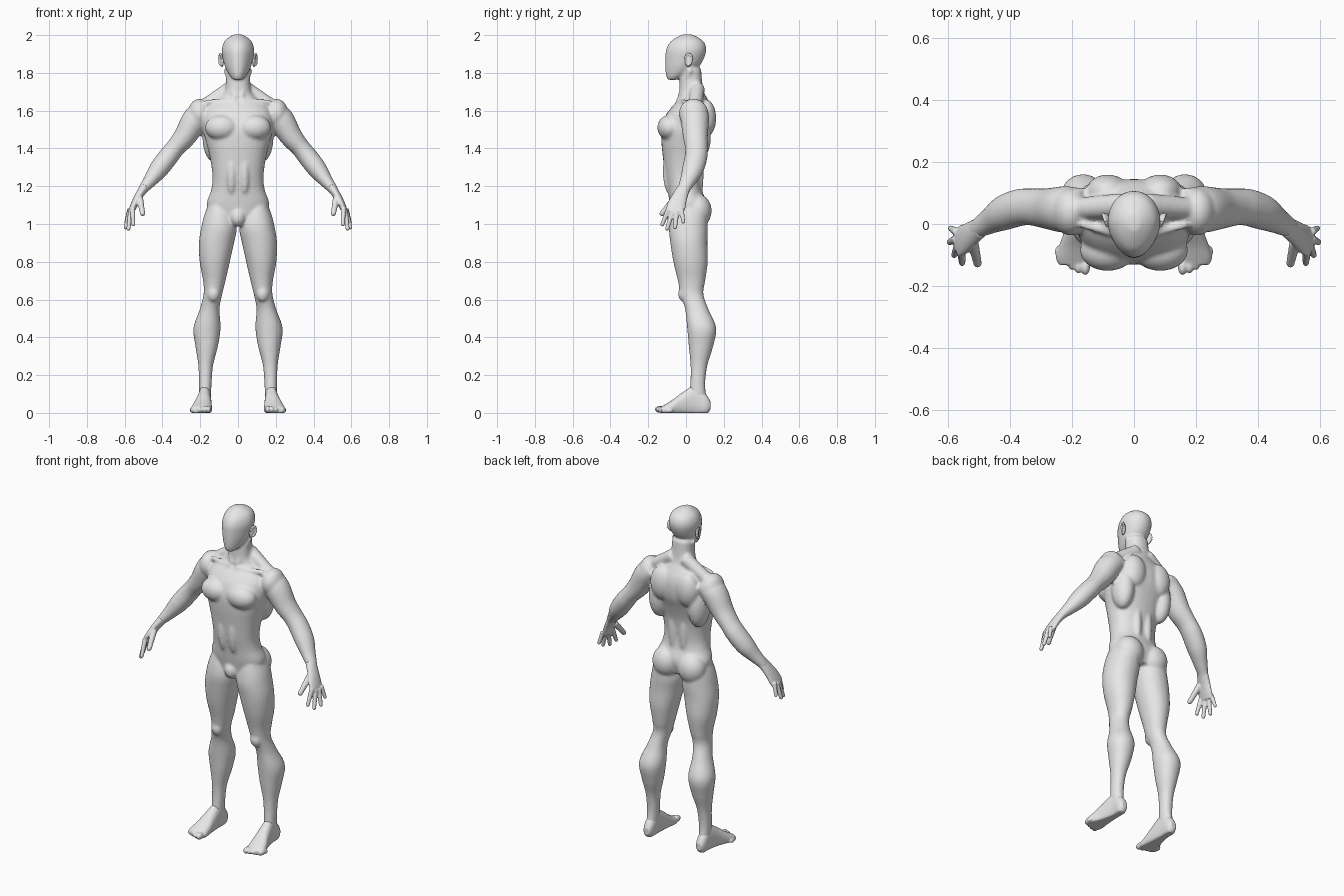
import bpy
import bmesh
from math import sin, cos, pi, copysign
from mathutils import Vector, Matrix

cube = bpy.data.objects.get("Cube")
if cube:
    bpy.data.objects.remove(cube, do_unlink=True)

clay = bpy.data.materials.new("light_grey_clay")
clay.use_nodes = True
GREY = (0.8, 0.8, 0.8, 1)
clay.diffuse_color = GREY
clay.node_tree.nodes["Principled BSDF"].inputs["Base Color"].default_value = GREY

SIDES = (("left", 1), ("right", -1))
ANGLES = [2 * pi * i / 32 for i in range(32)]


def spline(keys, steps=6):
    """Smoothly interpolate between rows of numbers."""
    rows = [keys[0]] + list(keys) + [keys[-1]]
    for i in range(1, len(rows) - 2):
        for step in range(steps):
            t = step / steps
            yield [0.5 * (2 * b + (c - a) * t + (2 * a - 5 * b + 4 * c - d) * t * t
                          + (3 * b - a - 3 * c + d) * t ** 3)
                   for a, b, c, d in zip(*rows[i - 1:i + 3])]
    yield list(keys[-1])


def skin(bm, rings):
    """Join rings of points into a closed tube."""
    loops = [[bm.verts.new(p) for p in ring] for ring in rings]
    for low, high in zip(loops, loops[1:]):
        for i in range(len(low)):
            bm.faces.new((low[i - 1], low[i], high[i], high[i - 1]))
    bm.faces.new(loops[0][::-1])
    bm.faces.new(loops[-1])


def power(value, exponent):
    return copysign(abs(value) ** exponent, value)


def loft(bm, keys, side=1, along="Z", square=0.9, taper=0.0):
    """Rows: position, then the low and high limits on the two cross axes."""
    rings = []
    for pos, x0, x1, v0, v1 in spline(keys):
        ring = []
        for a in ANGLES:
            narrow = 1 - taper * max(0, -sin(a))
            x = (x0 + x1) / 2 + (x1 - x0) / 2 * power(cos(a), square) * narrow
            v = (v0 + v1) / 2 + (v1 - v0) / 2 * power(sin(a), square)
            point = (side * x, v, pos) if along == "Z" else (side * x, pos, max(v, 0))
            ring.append(point)
        rings.append(ring)
    skin(bm, rings)


def limb(bm, keys, side=1):
    """Rows: centre x, y, z, then thickness across and front to back."""
    rows = list(spline(keys))
    rings = []
    for i, row in enumerate(rows):
        centre = Vector(row[:3])
        ahead = Vector(rows[min(i + 1, len(rows) - 1)][:3])
        behind = Vector(rows[max(i - 1, 0)][:3])
        tangent = (ahead - behind).normalized()
        depth = (Vector((0, 1, 0)) - tangent * tangent.y).normalized()
        across = depth.cross(tangent)
        ring = [centre + across * row[3] * cos(a) + depth * row[4] * sin(a) for a in ANGLES]
        rings.append([(side * p.x, p.y, p.z) for p in ring])
    skin(bm, rings)


def rod(bm, start, end, r0, r1, side):
    limb(bm, [(*start, r0, r0), (*end, r1, r1)], side)


def ball(bm, centre, radii, side=1):
    place = Matrix.Translation((side * centre[0], centre[1], centre[2]))
    bmesh.ops.create_uvsphere(bm, u_segments=24, v_segments=16, radius=1,
                              matrix=place @ Matrix.Diagonal((*radii, 1)))


def finish(bm, name, voxel=0, smoothing=0):
    """Make the object and fuse its overlapping volumes into one smooth skin."""
    bmesh.ops.recalc_face_normals(bm, faces=bm.faces)
    for face in bm.faces:
        face.smooth = True
    mesh = bpy.data.meshes.new(name)
    bm.to_mesh(mesh)
    bm.free()
    mesh.materials.append(clay)
    obj = bpy.data.objects.new(name, mesh)
    bpy.context.collection.objects.link(obj)
    if voxel:
        fuse = obj.modifiers.new("fuse", "REMESH")
        fuse.mode = "VOXEL"
        fuse.voxel_size = voxel
        fuse.use_smooth_shade = True
        relax = obj.modifiers.new("relax", "SMOOTH")
        relax.factor = 0.5
        relax.iterations = smoothing
    return obj


# Profiles: height, half width, front, back
TORSO = [(1.02, .12, -.07, .09), (1.10, .165, -.085, .11), (1.18, .142, -.097, .085),
         (1.25, .135, -.11, .08), (1.35, .148, -.122, .092), (1.43, .168, -.13, .115),
         (1.50, .185, -.13, .14), (1.57, .185, -.11, .145), (1.62, .165, -.075, .135),
         (1.66, .11, -.04, .115), (1.70, .072, -.036, .095), (1.75, .064, -.034, .086),
         (1.82, .06, -.03, .08)]
HEAD = [(1.763, .025, -.098, -.05), (1.79, .047, -.107, .01), (1.83, .068, -.11, .065),
        (1.87, .079, -.11, .092), (1.92, .086, -.106, .107), (1.96, .076, -.087, .098),
        (1.985, .054, -.055, .07), (2.004, .02, -.02, .03)]
# Leg: height, inner, outer, front, back
LEG = [(1.12, .05, .15, -.06, .09), (1.05, .02, .178, -.08, .11), (.98, .006, .195, -.09, .115),
       (.9, .021, .207, -.083, .113), (.8, .043, .203, -.067, .115), (.7, .066, .185, -.043, .102),
       (.63, .083, .182, -.03, .092), (.55, .098, .202, -.005, .118), (.45, .092, .236, .006, .16),
       (.35, .107, .225, .015, .143), (.25, .132, .21, .024, .113), (.15, .14, .207, .022, .102),
       (.06, .145, .205, .01, .112)]
# Arm: centre, thickness across, thickness in depth
ARM = [(.16, .05, 1.60, .055, .065), (.22, .047, 1.56, .07, .075), (.28, .05, 1.465, .06, .066),
       (.33, .055, 1.405, .051, .06), (.37, .053, 1.355, .053, .06), (.42, .036, 1.29, .051, .057),
       (.465, .01, 1.23, .037, .043), (.503, -.013, 1.183, .026, .034), (.522, -.03, 1.15, .02, .035)]

# Body: trunk, neck, head, arms and legs fused together
bm = bmesh.new()
loft(bm, [(z, -w, w, front, back) for z, w, front, back in TORSO], square=0.88)
loft(bm, [(z, -w, w, front, back) for z, w, front, back in HEAD], square=0.95, taper=0.22)
ball(bm, (0, -.055, 1.035), (.042, .045, .05))
for _, s in SIDES:
    loft(bm, LEG, s, square=0.95)
    limb(bm, ARM, s)
    ball(bm, (.085, -.085, 1.51), (.09, .067, .068), s)    # chest
    ball(bm, (.205, .04, 1.585), (.06, .078, .078), s)     # shoulder
    ball(bm, (.085, .105, 1.56), (.07, .055, .1), s)       # shoulder blade
    ball(bm, (.13, .06, 1.46), (.058, .072, .13), s)       # flank
    ball(bm, (.036, .052, 1.27), (.03, .042, .17), s)      # lower back
    ball(bm, (.035, -.08, 1.28), (.032, .043, .13), s)     # belly
    ball(bm, (.085, .06, 1.07), (.083, .076, .09), s)      # buttock
    ball(bm, (.13, -.012, .63), (.034, .03, .042), s)      # kneecap
    rod(bm, (.035, .06, 1.72), (.18, .05, 1.625), .04, .035, s)     # neck to shoulder
    rod(bm, (.062, .025, 1.82), (.014, -.035, 1.665), .016, .014, s)  # neck cord
    rod(bm, (.015, -.042, 1.65), (.17, .0, 1.645), .014, .014, s)   # collarbone
finish(bm, "body", voxel=0.008, smoothing=6)

PALM = [(.495, -.01, 1.195, .025, .034), (.53, -.035, 1.14, .021, .042),
        (.555, -.053, 1.09, .018, .05), (.568, -.058, 1.06, .014, .044)]
FINGERS = [((.52, -.06, 1.135), (.505, -.127, 1.055), .018),
           ((.558, -.09, 1.085), (.555, -.126, .997), .014),
           ((.568, -.07, 1.07), (.58, -.1, .975), .014),
           ((.573, -.048, 1.07), (.595, -.058, .982), .014),
           ((.573, -.025, 1.08), (.592, -.014, 1.012), .013)]
# Foot: distance back, inner, outer, bottom, top
FOOT = [(.13, .157, .193, .018, .06), (.105, .146, .205, -.01, .1), (.05, .143, .209, -.015, .145),
        (-.02, .14, .224, -.015, .108), (-.07, .138, .242, -.015, .07),
        (-.11, .138, .252, -.015, .045), (-.132, .145, .242, 0, .032)]

for label, s in SIDES:
    # Hand with four fingers and a thumb
    bm = bmesh.new()
    limb(bm, PALM, s)
    for knuckle, tip, r in FINGERS:
        rod(bm, knuckle, tip, r, r * 0.75, s)
        ball(bm, tip, (r * 0.75,) * 3, s)
    finish(bm, label + "_hand", voxel=0.0045, smoothing=3)

    # Foot with five toes
    bm = bmesh.new()
    loft(bm, FOOT, s, along="Y")
    for i in range(5):
        r = 0.019 - 0.0015 * i
        ball(bm, (.157 + .022 * i, -.137 + .003 * i * i, r), (r * 0.8, r * 1.5, r), s)
    finish(bm, label + "_foot", voxel=0.005, smoothing=3)

    # Ear with a shallow bowl and a rim
    bm = bmesh.new()
    ball(bm, (0, 0, 0), (.009, .021, .034))
    for i in range(9):
        a = pi * (i / 8 * 1.3 - 0.4)
        ball(bm, (.007, .019 * cos(a), .006 + .028 * sin(a)), (.006, .007, .008))
    ear = finish(bm, label + "_ear", voxel=0.003, smoothing=3)
    ear.location = (s * .086, .014, 1.865)
    ear.rotation_euler = (-0.15, 0, s * -0.35)
    if s < 0:
        ear.scale.x = -1
